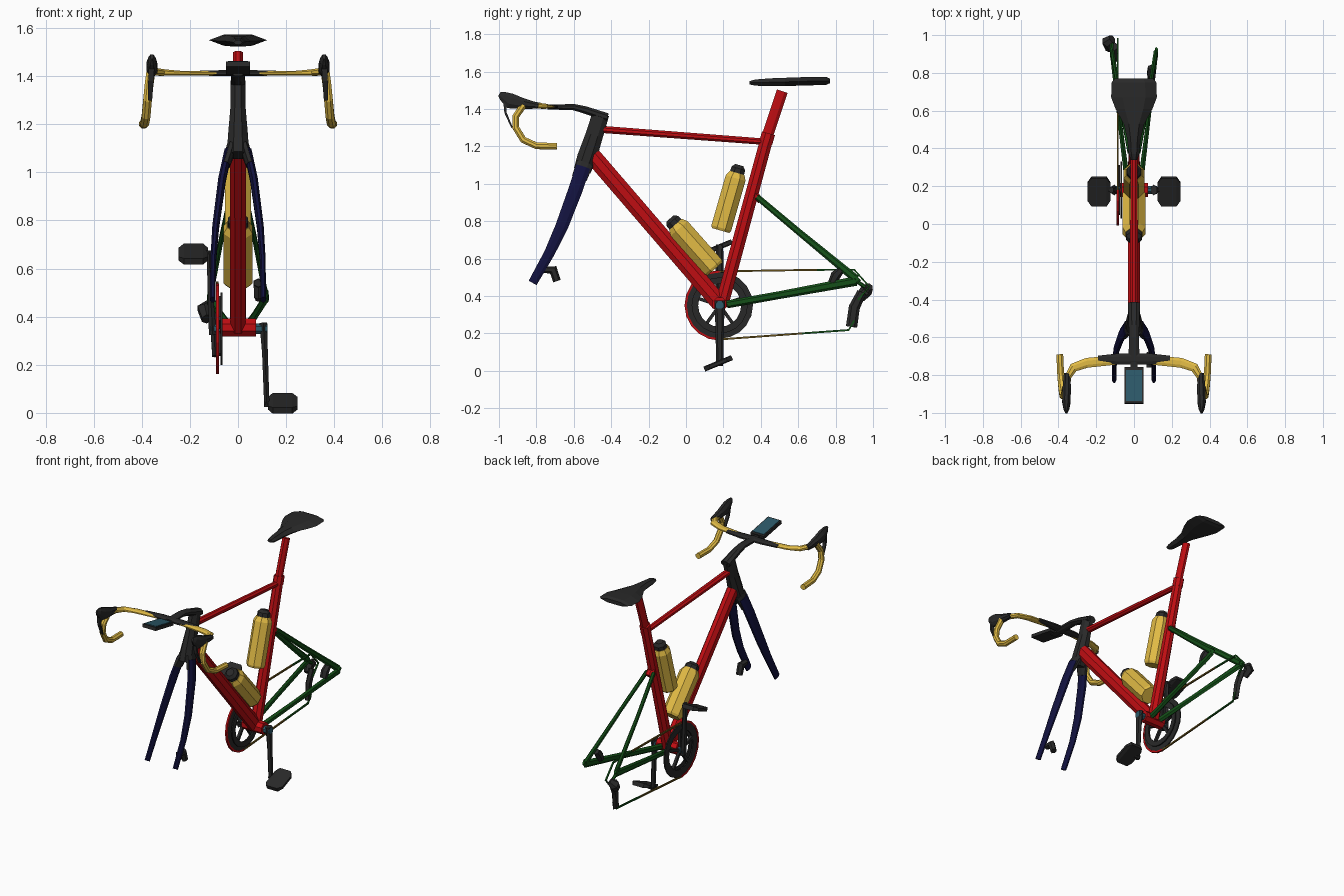
import bpy, bmesh
from math import sin, cos, pi
from mathutils import Vector

cube = bpy.data.objects.get("Cube")
if cube:
    bpy.data.objects.remove(cube)


def material(name, r, g, b):
    m = bpy.data.materials.new(name)
    m.use_nodes = True
    m.diffuse_color = (r, g, b, 1)
    m.node_tree.nodes["Principled BSDF"].inputs["Base Color"].default_value = (r, g, b, 1)
    return m


RED = material("frame red", .52, .004, .006)
BLACK = material("matte black", .022, .022, .022)
YELLOW = material("bottle yellow", .76, .5, .06)
NAVY = material("fork navy", .006, .006, .05)
GREEN = material("stay green", .007, .08, .009)
OLIVE = material("chain olive", .13, .08, .01)
TEAL = material("screen teal", .025, .1, .14)

X, Z = Vector((1, 0, 0)), Vector((0, 0, 1))


def loft(name, mat, stations, sides=8, ref=X, closed=False, phase=.5):
    """Sweep a polygon section; station = x, y, z, half size along ref, other half size."""
    bm = bmesh.new()
    pts = [Vector(s[:3]) for s in stations]
    n = len(pts)
    grow = 1 / cos(pi / sides) if phase else 1
    rings = []
    for i, s in enumerate(stations):
        if closed:
            t = pts[(i + 1) % n] - pts[i - 1]
        else:
            t = pts[min(i + 1, n - 1)] - pts[max(i - 1, 0)]
        t.normalize()
        u = (ref - t * ref.dot(t)).normalized()
        v = t.cross(u)
        ring = []
        for k in range(sides):
            a = 2 * pi * (k + phase) / sides
            ring.append(bm.verts.new(pts[i] + grow * (u * cos(a) * s[3] + v * sin(a) * s[4])))
        rings.append(ring)
    for i in range(n if closed else n - 1):
        p, q = rings[i], rings[(i + 1) % n]
        for k in range(sides):
            j = (k + 1) % sides
            bm.faces.new((p[k], p[j], q[j], q[k]))
    if not closed:
        bm.faces.new(rings[0])
        bm.faces.new(rings[-1])
    bmesh.ops.recalc_face_normals(bm, faces=bm.faces)
    mesh = bpy.data.meshes.new(name)
    bm.to_mesh(mesh)
    bm.free()
    mesh.materials.append(mat)
    ob = bpy.data.objects.new(name, mesh)
    bpy.context.collection.objects.link(ob)
    return ob


def pair(name, mat, stations, **kw):
    """Build the part on both sides."""
    for side, s in (("left", 1), ("right", -1)):
        loft(side + "_" + name, mat, [(s * p[0], *p[1:]) for p in stations], **kw)


def rod(name, mat, points, r, **kw):
    loft(name, mat, [(*p, r, r) for p in points], **kw)


# Main frame
loft("seat_tube", RED, [(0, .19, .35, .034, .036), (0, .44, 1.27, .027, .034)])
loft("seat_post", RED, [(0, .43, 1.24, .02, .03), (0, .515, 1.495, .02, .03)])
loft("seat_clamp", RED, [(0, .427, 1.22, .03, .036), (0, .441, 1.27, .03, .036)])
loft("top_tube", RED, [(0, -.44, 1.29, .022, .019), (0, .42, 1.225, .018, .017)])
loft("down_tube", RED, [(0, -.5, 1.15, .033, .045), (0, .18, .36, .032, .045)])
rod("bottom_bracket_shell", RED, [(-.075, .18, .355), (.075, .18, .355)], .037, ref=Z)

# Head tube and fork
loft("head_tube", BLACK, [(0, -.455, 1.375, .03, .045), (0, -.49, 1.26, .032, .047),
                          (0, -.53, 1.14, .042, .052), (0, -.555, 1.07, .046, .046)])
pair("fork_crown", BLACK, [(.025, -.54, 1.11, .02, .045), (.05, -.57, 1.03, .017, .041)])
pair("fork_blade", NAVY, [(.04, -.55, 1.09, .016, .038), (.066, -.59, .97, .016, .038),
                          (.093, -.665, .77, .014, .034), (.103, -.73, .63, .012, .028),
                          (.105, -.82, .47, .011, .024)])
loft("front_caliper", BLACK, [(.085, -.76, .54, .018, .015), (.085, -.71, .54, .02, .022),
                              (.085, -.69, .48, .018, .018)], sides=6)

# Rear triangle
pair("chain_stay", GREEN, [(.035, .22, .355, .014, .018), (.07, .5, .405, .011, .018),
                           (.118, .91, .48, .01, .022)], sides=6)
pair("seat_stay", GREEN, [(.024, .38, .93, .01, .014), (.065, .6, .745, .009, .015),
                          (.115, .91, .49, .01, .019)], sides=6)
loft("stay_bridge", RED, [(0, .355, .95, .026, .022), (0, .4, .91, .026, .018)])
loft("rear_caliper", BLACK, [(.092, .78, .47, .02, .018), (.092, .8, .51, .022, .024),
                             (.092, .83, .54, .018, .016)], sides=6)

# Stem and computer
loft("stem", BLACK, [(0, -.42, 1.355, .032, .022), (0, -.54, 1.395, .028, .02),
                     (0, -.6, 1.41, .026, .017), (0, -.74, 1.41, .03, .012)])
loft("computer_mount", BLACK, [(0, -.7, 1.41, .015, .008), (0, -.8, 1.41, .02, .008)], sides=4)
loft("computer", BLACK, [(0, -.76, 1.415, .05, .011), (0, -.95, 1.45, .05, .011)], sides=4)
loft("computer_screen", TEAL, [(0, -.772, 1.43, .042, .002), (0, -.938, 1.461, .042, .002)], sides=4)

# Handlebar
loft("bar_centre", BLACK, [(-.19, -.715, 1.412, .009, .018), (-.08, -.715, 1.412, .012, .03),
                           (.08, -.715, 1.412, .012, .03), (.19, -.715, 1.412, .009, .018)], ref=Z)
pair("bar_top", YELLOW, [(.08, -.718, 1.411, .008, .025), (.25, -.735, 1.412, .01, .026),
                         (.32, -.76, 1.415, .014, .024), (.35, -.81, 1.418, .016, .018),
                         (.357, -.89, 1.418, .016, .016)], ref=Z)
hook = [(.362, -.87, 1.42), (.37, -.91, 1.36), (.376, -.91, 1.3), (.382, -.87, 1.235),
        (.388, -.8, 1.203), (.393, -.69, 1.2)]
pair("bar_drop", YELLOW, [(*p, .018, .018) for p in hook])
pair("brake_hood", BLACK, [(.354, -.79, 1.417, .017, .015), (.356, -.87, 1.428, .022, .029),
                           (.358, -.94, 1.443, .022, .041), (.358, -.978, 1.468, .015, .026),
                           (.358, -.998, 1.48, .006, .012)])
pair("brake_lever", BLACK, [(.358, -.97, 1.45, .012, .008), (.362, -.965, 1.38, .011, .006),
                            (.366, -.93, 1.3, .009, .004)], sides=4)

# Saddle
loft("saddle", BLACK, [(0, .34, 1.54, .018, .01), (0, .37, 1.541, .028, .019),
                       (0, .45, 1.543, .036, .024), (0, .53, 1.545, .055, .025),
                       (0, .61, 1.547, .098, .026), (0, .67, 1.549, .121, .026),
                       (0, .75, 1.55, .118, .024), (0, .77, 1.55, .1, .014)], sides=6, phase=0)


# Bottles
def bottle(name, base, top, r):
    base, top = Vector(base), Vector(top)

    def along(steps):
        return [(*base.lerp(top, f), r * k, r * k) for f, k in steps]
    loft(name, YELLOW, along([(0, .88), (.04, 1), (.8, 1), (.88, .75)]))
    loft(name + "_cap", BLACK, along([(.86, .72), (.95, .68), (1, .4)]))


bottle("seat_tube_bottle", (0, .185, .75), (0, .285, 1.1), .055)
bottle("down_tube_bottle", (0, .155, .545), (0, -.085, .815), .06)

# Crankset
HUB_Y, HUB_Z = .18, .35


def on_circle(x, r, a):
    return (x, HUB_Y + r * cos(a), HUB_Z + r * sin(a))


def chainring(name, x, outer, inner):
    mid, half = (outer + inner) / 2, (outer - inner) / 2
    loft(name, BLACK, [(*on_circle(x, mid, 2 * pi * i / 20), .004, half) for i in range(20)],
         sides=4, closed=True)


chainring("outer_chainring", -.085, .178, .128)
chainring("inner_chainring", -.068, .15, .115)
for i in range(5):
    a = 2 * pi * i / 5 + pi / 2
    rod("spider_arm", BLACK, [on_circle(-.082, .02, a), on_circle(-.082, .135, a)], .009, sides=4)

rod("crank_axle", TEAL, [(-.115, HUB_Y, HUB_Z), (.122, HUB_Y, HUB_Z)], .022, ref=Z)
tilt = Vector((0, .92, .38))
for side, s in (("left", 1), ("right", -1)):
    end = HUB_Z - s * .31
    loft(side + "_crank", BLACK, [(s * .105, HUB_Y, HUB_Z + s * .025, .016, .025),
                                  (s * .112, HUB_Y, HUB_Z - s * .1, .012, .02),
                                  (s * .12, HUB_Y, end - s * .015, .011, .016)], sides=6)
    rod(side + "_pedal_spindle", BLACK, [(s * .11, HUB_Y, end), (s * .15, HUB_Y, end)], .014, ref=Z)
    loft(side + "_pedal", BLACK, [(s * x, .172, end, w, h) for x, w, h in
                                  ((.125, .05, .008), (.145, .08, .014),
                                   (.225, .08, .014), (.247, .05, .008))], sides=4, ref=tilt)

# Chain, in three colours from ring to cassette
CX = -.086
arc = [on_circle(CX, .182, pi / 2 + pi * i / 10) for i in range(11)]
rod("chain_front", RED, arc, .006, sides=4)
rod("chain_top", OLIVE, [arc[0], (CX, .7, .54)], .005, sides=4)
rod("chain_bottom", OLIVE, [arc[-1], (CX, .62, .2)], .005, sides=4)
rod("chain_top_rear", GREEN, [(CX, .7, .54), (CX, .9, .54), (CX, .98, .45), (CX, .92, .38)],
    .005, sides=4)
rod("chain_bottom_rear", GREEN, [(CX, .62, .2), (CX, .87, .218), (CX, .9, .27)], .005, sides=4)

# Rear derailleur
loft("derailleur_body", BLACK, [(-.115, .98, .45, .02, .02), (-.14, .965, .43, .028, .03),
                                (-.13, .93, .39, .02, .024)], sides=6)
loft("derailleur_cage", BLACK, [(-.105, .94, .42, .016, .022), (-.1, .9, .34, .014, .026),
                                (-.095, .885, .235, .012, .026)], sides=6)
pair("dropout", GREEN, [(.118, .89, .47, .008, .02), (.118, .92, .5, .008, .02)], sides=6)
rod("derailleur_hanger", GREEN, [(-.118, .91, .48), (-.118, .97, .44)], .009, sides=6)
